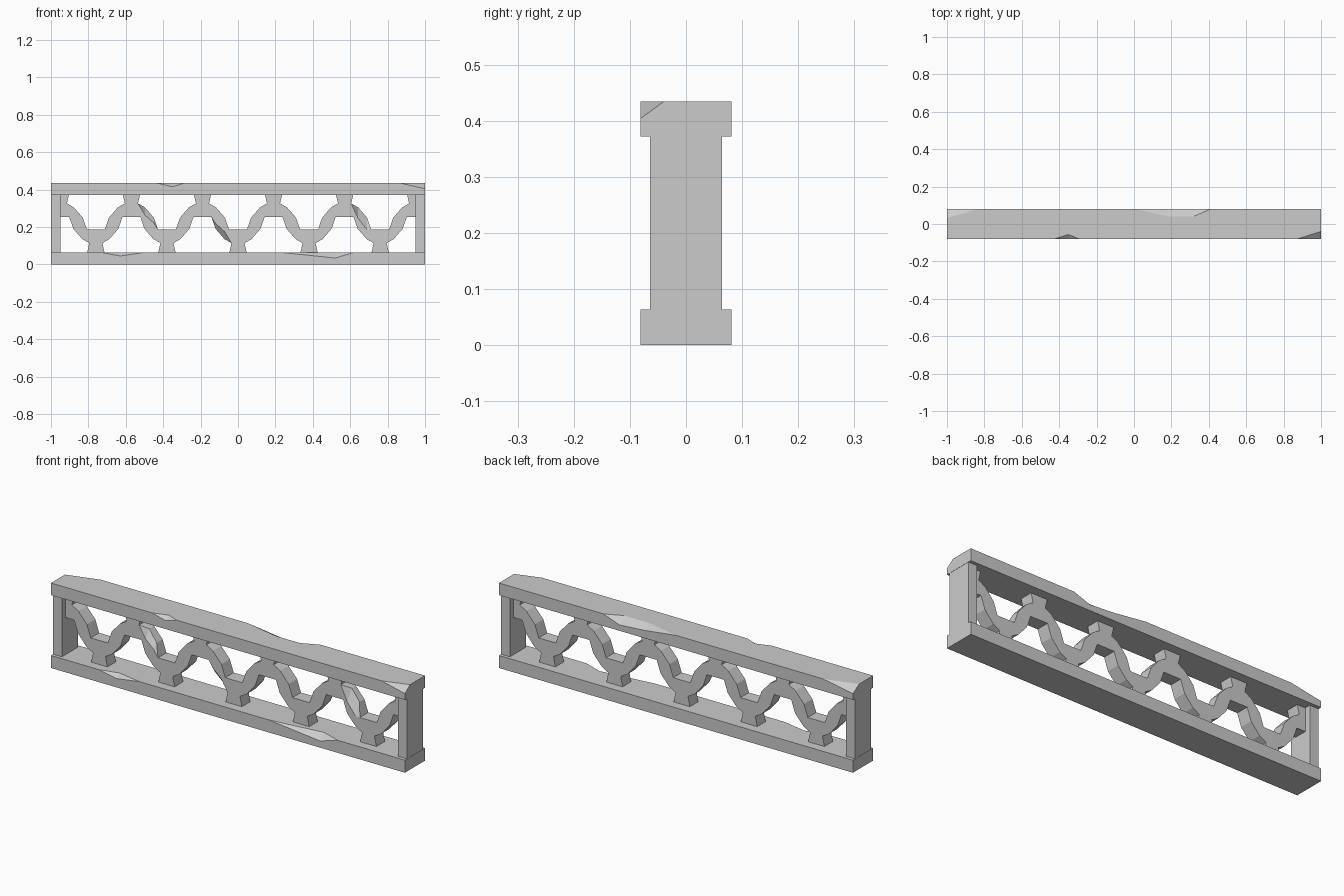
import bpy, bmesh
from mathutils import Vector

if "Cube" in bpy.data.objects:
    bpy.data.objects.remove(bpy.data.objects["Cube"])


def finish(bm, name):
    bmesh.ops.remove_doubles(bm, verts=bm.verts, dist=1e-5)
    bmesh.ops.recalc_face_normals(bm, faces=bm.faces)
    mesh = bpy.data.meshes.new(name)
    bm.to_mesh(mesh)
    bm.free()
    ob = bpy.data.objects.new(name, mesh)
    bpy.context.collection.objects.link(ob)
    return ob


def loft(name, sections):
    """Skin a row of equal-sized cross-sections and cap both ends."""
    bm = bmesh.new()
    rings = [[bm.verts.new(p) for p in s] for s in sections]
    for a, b in zip(rings, rings[1:]):
        for i in range(len(a)):
            j = (i + 1) % len(a)
            bm.faces.new((a[i], a[j], b[j], b[i]))
    bm.faces.new(rings[0])
    bm.faces.new(rings[-1])
    return finish(bm, name)


def rail(name, z0, z1, stations):
    """Rail whose upper edges are chipped: x, front drop/inset, back drop/inset."""
    w = 0.081
    loft(name, [[(x, -w, z0), (x, -w, z1 - fz), (x, -w + fy, z1),
                 (x, w - by, z1), (x, w, z1 - bz), (x, w, z0)]
                for x, fz, fy, bz, by in stations])


# Chipped rails
rail("bottom_rail", 0, 0.064, [
    (-1, 0, 0, 0, 0), (-0.73, 0, 0, 0, 0), (-0.63, .019, .025, 0, 0),
    (-0.50, 0, 0, 0, 0), (0.23, 0, 0, 0, 0), (0.52, .030, .035, 0, 0),
    (0.62, 0, 0, 0, 0), (1, 0, 0, 0, 0)])
rail("top_rail", 0.372, 0.434, [
    (-1, 0, 0, .03, .05), (-0.83, 0, 0, 0, 0), (-0.43, 0, 0, 0, 0),
    (-0.35, .019, .025, 0, 0), (-0.29, 0, 0, 0, 0), (0, 0, 0, 0, 0),
    (0.18, 0, 0, .022, .04), (0.32, 0, 0, .032, .04), (0.41, 0, 0, 0, 0),
    (0.87, 0, 0, 0, 0), (1, .03, .041, 0, 0)])

# End posts
for side, s in (("left", -1), ("right", 1)):
    loft(side + "_post", [[(x * s, y, z) for y, z in
         ((-.064, .064), (.064, .064), (.064, .372), (-.064, .372))]
         for x in (0.95, 0.999)])

# Wavy band: upper and lower edge from a trough to the next crest
HALF, D = 0.19, 0.034
upper = [(0, .187), (.048, .187), (.07, .25), (.118, .305), (.155, .326), (HALF, .326)]
lower = [(HALF - x, 0.44 - z) for x, z in reversed(upper)]
# (half wave, point): depth and inset of the chip on upper / lower front edge
chips = {(-3, 2): (.02, .25, 0, 0), (-3, 3): (.03, .35, 0, 0),
         (-1, 2): (0, 0, .03, .35), (-1, 3): (0, 0, .02, .25),
         (3, 2): (.03, .55, 0, 0), (3, 3): (.035, .5, 0, 0)}
sections = []
for k in range(-5, 5):
    rising = k % 2 == 0
    order = range(5) if rising else range(5, 0, -1)
    for j in list(order) + ([0] if k == 4 and not rising else [5] if k == 4 else []):
        def place(p):
            return Vector((k * HALF + p[0] if rising else (k + 1) * HALF - p[0], 0, p[1]))
        u, l = place(upper[j]), place(lower[j])
        ud, ui, ld, li = chips.get((k, j), (0, 0, 0, 0))
        f = Vector((0, -D, 0))
        dy = Vector((0, 1, 0))
        sections.append([u + f + dy * ud, u.lerp(l, ui) + f, l.lerp(u, li) + f,
                         l + f + dy * ld, l - f, u - f])
loft("wavy_band", sections)

# Tapered feet joining the band to the rails
for k in range(-5, 6):
    z_rail, z_band = (0.064, 0.118) if k % 2 == 0 else (0.372, 0.322)
    x = k * HALF
    loft("band_foot", [[(x - .046, y, z_rail), (x + .046, y, z_rail),
                        (x + .034, y, z_band), (x - .034, y, z_band)]
                       for y in (-D, D)])
